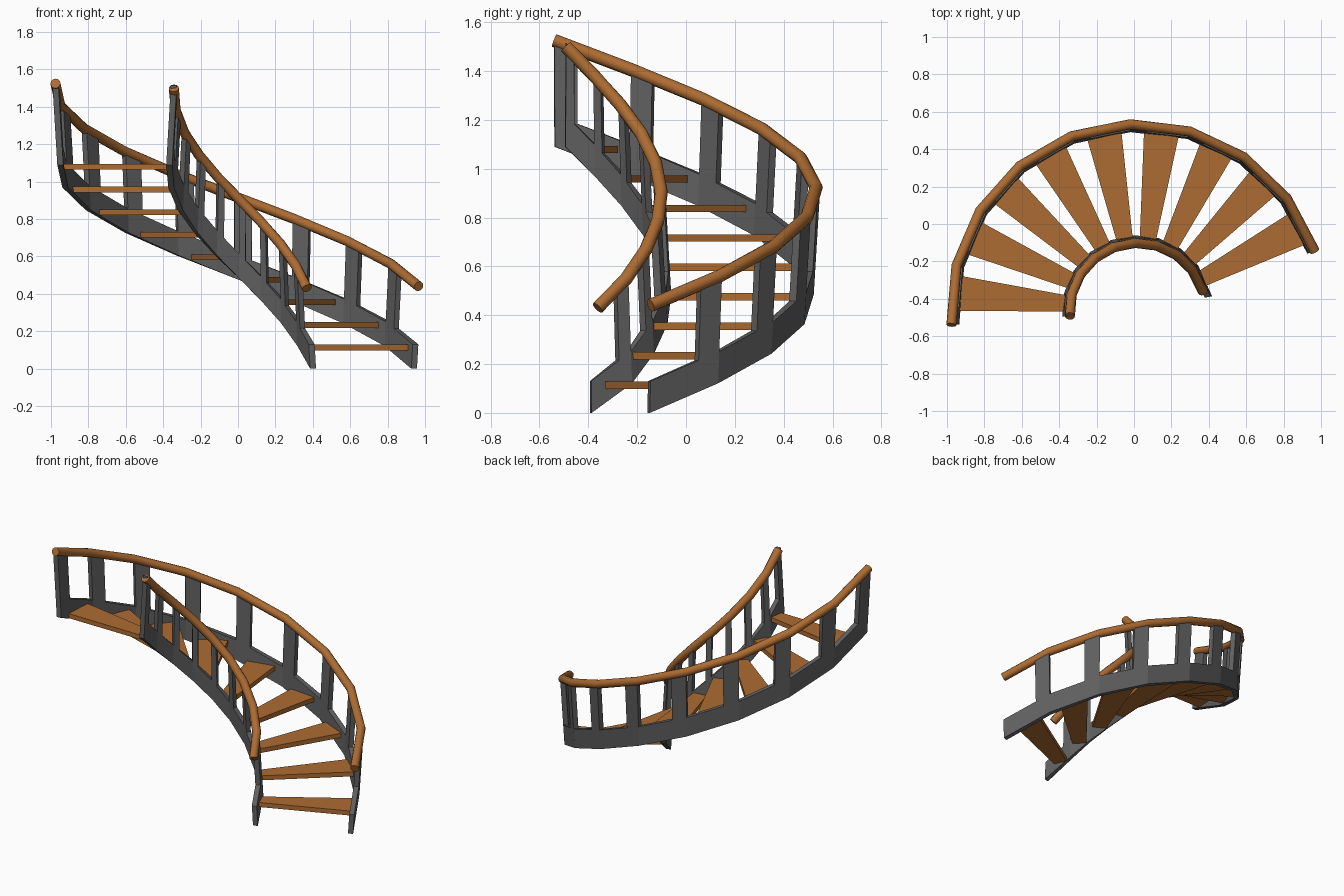
import bpy, bmesh, math
from mathutils import Vector

if "Cube" in bpy.data.objects:
    bpy.data.objects.remove(bpy.data.objects["Cube"])

CX, CY = 0.02, -0.465          # centre of the curved flight
A0, STEP, RISE, N = 18.7, 18.4, 0.121, 9


def material(name, col):
    m = bpy.data.materials.new(name)
    m.diffuse_color = (*col, 1)
    m.use_nodes = True
    m.node_tree.nodes["Principled BSDF"].inputs["Base Color"].default_value = m.diffuse_color
    return m


wood = material("warm wood", (0.42, 0.15, 0.032))
steel = material("grey steel", (0.115, 0.115, 0.115))


def polar(r, deg, z):
    a = math.radians(deg)
    return Vector((CX + r * math.cos(a), CY + r * math.sin(a), z))


def loft(name, mat, groups, smooth=False):
    """Each group is a list of rings joined into a capped tube."""
    bm = bmesh.new()
    for rings in groups:
        vs = [[bm.verts.new(p) for p in ring] for ring in rings]
        n = len(vs[0])
        for a, b in zip(vs, vs[1:]):
            for k in range(n):
                bm.faces.new((a[k], a[(k + 1) % n], b[(k + 1) % n], b[k]))
        bm.faces.new(vs[0][::-1])
        bm.faces.new(vs[-1])
    bmesh.ops.recalc_face_normals(bm, faces=bm.faces[:])
    me = bpy.data.meshes.new(name)
    bm.to_mesh(me)
    bm.free()
    me.materials.append(mat)
    ob = bpy.data.objects.new(name, me)
    bpy.context.collection.objects.link(ob)
    if smooth:
        bpy.ops.object.select_all(action='DESELECT')
        ob.select_set(True)
        bpy.context.view_layer.objects.active = ob
        bpy.ops.object.shade_smooth_by_angle(angle=math.radians(35))
    return ob


def build_side(label, r_low, r_high, first_low, first_rail, rail_z0, rail_z1):
    half = 0.016
    angles = [A0 + STEP * i for i in range(N + 1)]
    low = [first_low] + angles[1:]
    top = [first_rail] + angles[1:]
    slope = (rail_z1 - rail_z0) / N

    # section across the flared side panel, between two heights
    def section(i, h0, h1):
        pts = []
        for h, d in ((h0, -half), (h0, half), (h1, half), (h1, -half)):
            r = r_low + (r_high - r_low) * h / 0.43
            pts.append(polar(r + d, low[i], RISE * i * 1.09 / (RISE * N) + h))
        return pts

    def mix(a, b, t):
        return [p.lerp(q, t) for p, q in zip(a, b)]

    # stringer and posts: one post at the upper end of every segment
    loft(label + "_stringer", steel, [[section(i, 0, 0.13) for i in range(N + 1)]])
    posts = []
    for i in range(N):
        a, b = section(i, 0.12, 0.425), section(i + 1, 0.12, 0.425)
        posts.append([mix(a, b, 0.7), b])
    loft(label + "_posts", steel, posts)

    # round handrail following the panel top
    path = [polar(r_high, top[i], rail_z0 + slope * i) for i in range(N + 1)]
    rings = []
    for i, p in enumerate(path):
        t = (path[min(i + 1, N)] - path[max(i - 1, 0)]).normalized()
        u = Vector((p.x - CX, p.y - CY, 0))
        u = (u - t * u.dot(t)).normalized()
        v = t.cross(u)
        rings.append([p + 0.027 * (u * math.cos(k * math.pi / 6) + v * math.sin(k * math.pi / 6))
                      for k in range(12)])
    loft(label + "_handrail", wood, [rings], True)


build_side("outer", 0.973, 0.999, A0, A0, 0.44, 1.525)
build_side("inner", 0.389, 0.364, 11.2, 16.5, 0.43, 1.50)

# wedge-shaped treads
for i in range(N):
    z = 0.098 + 0.1207 * i
    s = STEP * i
    rings = [[polar(0.385, 20.3 + s, h), polar(0.955, 21.6 + s, h),
              polar(0.955, 32.8 + s, h), polar(0.385, 33.2 + s, h)] for h in (z, z + 0.03)]
    loft("tread_%d" % (i + 1), wood, [rings])
